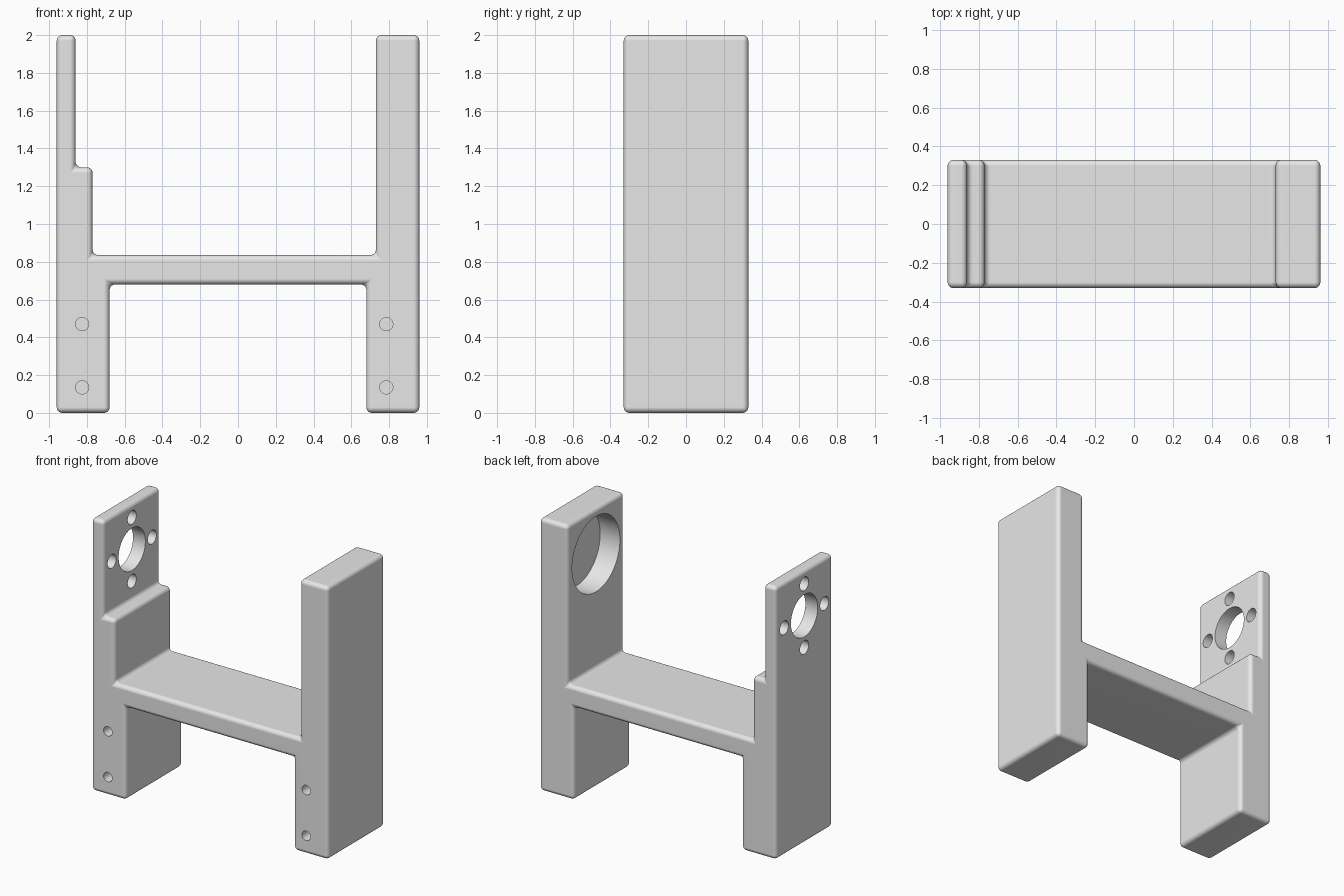
import bpy, bmesh, math
from mathutils import Matrix, Vector

cube = bpy.data.objects.get("Cube")
if cube:
    bpy.data.objects.remove(cube, do_unlink=True)

HALF_DEPTH = 0.33
BORE_Z = 1.67

grey = bpy.data.materials.new("light grey")
grey.use_nodes = True
colour = (0.8, 0.8, 0.8, 1)
grey.diffuse_color = colour
grey.node_tree.nodes["Principled BSDF"].inputs["Base Color"].default_value = colour


def make_object(name, bm):
    mesh = bpy.data.meshes.new(name)
    bmesh.ops.recalc_face_normals(bm, faces=bm.faces[:])
    bm.to_mesh(mesh)
    bm.free()
    mesh.materials.append(grey)
    obj = bpy.data.objects.new(name, mesh)
    bpy.context.collection.objects.link(obj)
    return obj


def add_cylinder(bm, start, end, radius, segments=48):
    """Cylinder running between two points."""
    a, b = Vector(start), Vector(end)
    axis = b - a
    turn = axis.to_track_quat('Z', 'Y').to_matrix().to_4x4()
    bmesh.ops.create_cone(bm, cap_ends=True, segments=segments,
                          radius1=radius, radius2=radius, depth=axis.length,
                          matrix=Matrix.Translation((a + b) / 2) @ turn)


# Bracket body: front profile extruded through the depth
profile = [(-.96, 0), (-.68, 0), (-.68, .68), (.68, .68), (.68, 0), (.96, 0),
           (.96, 2), (.73, 2), (.73, .835), (-.77, .835), (-.77, 1.3),
           (-.86, 1.3), (-.86, 2), (-.96, 2)]
bm = bmesh.new()
face = bm.faces.new([bm.verts.new((x, -HALF_DEPTH, z)) for x, z in profile])
extruded = bmesh.ops.extrude_face_region(bm, geom=[face])["geom"]
bmesh.ops.translate(bm, vec=(0, 2 * HALF_DEPTH, 0),
                    verts=[g for g in extruded if isinstance(g, bmesh.types.BMVert)])
bracket = make_object("bracket", bm)

# Rounded edges
bevel = bracket.modifiers.new("rounded edges", 'BEVEL')
bevel.width = 0.03
bevel.segments = 5
bevel.limit_method = 'ANGLE'

# Holes and pocket, gathered in one cutter
bm = bmesh.new()
add_cylinder(bm, (-1.1, 0, BORE_Z), (-.8, 0, BORE_Z), .155, 64)
for i in range(4):
    angle = i * math.pi / 2
    y, z = .233 * math.cos(angle), BORE_Z + .233 * math.sin(angle)
    add_cylinder(bm, (-1.1, y, z), (-.8, y, z), .05, 32)
add_cylinder(bm, (.6, 0, BORE_Z), (.89, 0, BORE_Z), .277, 80)
for x in (-.825, .785):
    for z in (.135, .47):
        add_cylinder(bm, (x, -.5, z), (x, -.13, z), .035, 32)
cutter = make_object("hole_cutter", bm)
cutter.hide_render = True

cut = bracket.modifiers.new("holes", 'BOOLEAN')
cut.operation = 'DIFFERENCE'
cut.solver = 'EXACT'
cut.object = cutter

# Apply, then shade smooth with sharp hole rims
bpy.ops.object.select_all(action='DESELECT')
bracket.select_set(True)
bpy.context.view_layer.objects.active = bracket
for name in ("rounded edges", "holes"):
    bpy.ops.object.modifier_apply(modifier=name)
bpy.data.objects.remove(cutter, do_unlink=True)
bpy.ops.object.shade_smooth_by_angle(angle=math.radians(35))
weighted = bracket.modifiers.new("flat sides", 'WEIGHTED_NORMAL')
weighted.keep_sharp = True
